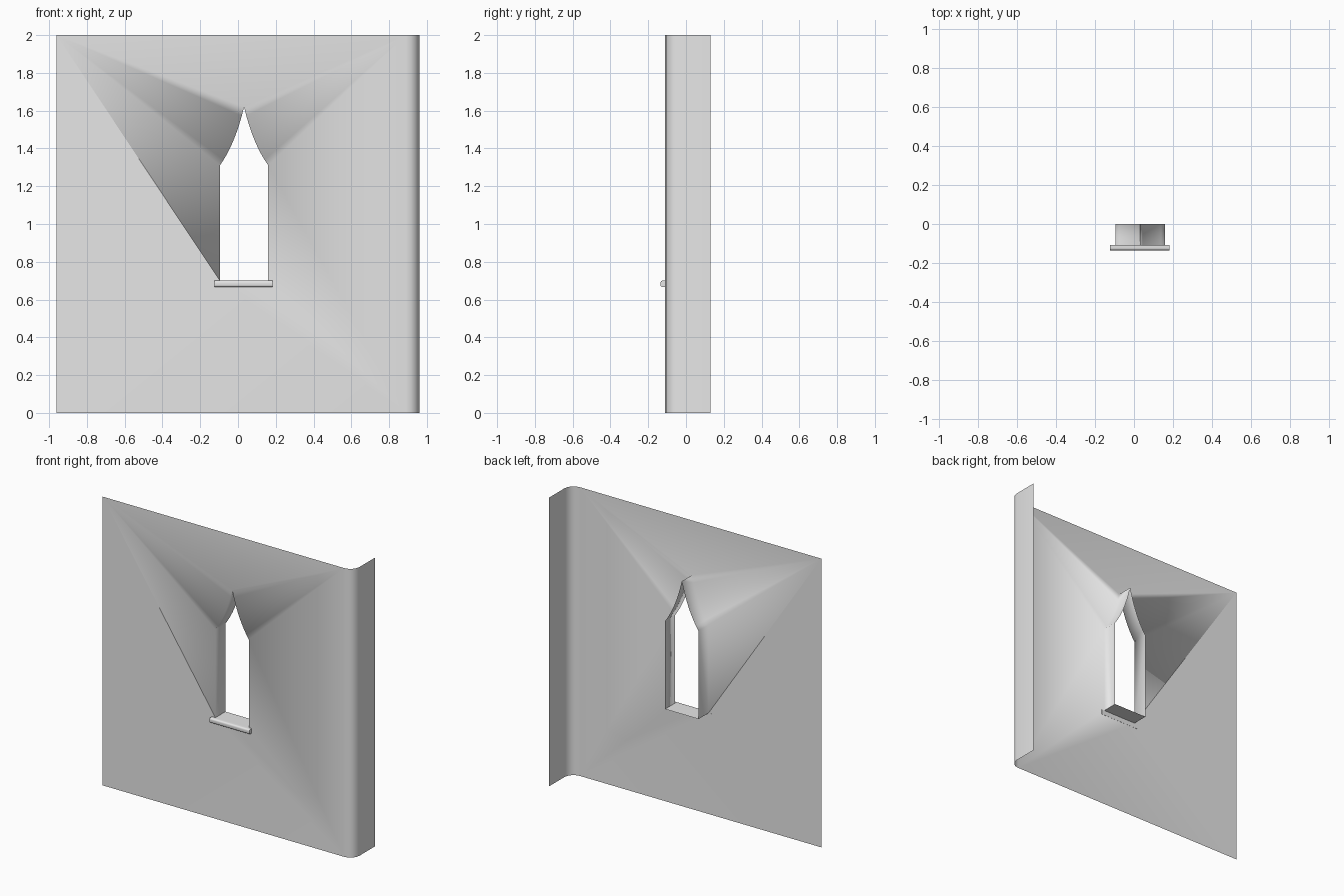
import bpy, bmesh, math

if "Cube" in bpy.data.objects:
    bpy.data.objects.remove(bpy.data.objects["Cube"], do_unlink=True)

stone = bpy.data.materials.new("light_grey_stone")
stone.use_nodes = True
grey = (0.8, 0.8, 0.8, 1)
stone.diffuse_color = grey
stone.node_tree.nodes["Principled BSDF"].inputs["Base Color"].default_value = grey

FRONT, REVEAL, BACK = -0.11, 0.0, 0.13   # depths of wall face, jamb end, return end
SIDE, TOP, RADIUS = 0.96, 2.0, 0.07
MID, HALF = 0.032, 0.128                 # window centre and half width
SILL, SPRING, APEX = 0.70, 1.31, 1.62


def add_object(name, bm):
    mesh = bpy.data.meshes.new(name)
    bm.to_mesh(mesh)
    bm.free()
    mesh.materials.append(stone)
    obj = bpy.data.objects.new(name, mesh)
    bpy.context.collection.objects.link(obj)
    return obj


def arch_half(side, steps=8):
    """Inward curving arch side, from the spring to just below the apex."""
    points = []
    for i in range(steps):
        t = i / steps
        out = HALF * ((1 - t) ** 2 + 0.72 * t * (1 - t))
        rise = SPRING + (APEX - SPRING) * (0.74 * t * (1 - t) + t * t)
        points.append((MID + side * out, rise))
    return points


# Wall with pointed window opening
bm = bmesh.new()
vert = lambda x, y, z: bm.verts.new((x, y, z))
left, right = arch_half(-1), arch_half(1)
outline = ([(MID - HALF, SILL)] + left + [(MID, APEX)]
           + right[::-1] + [(MID + HALF, SILL)])
rim = [vert(x, FRONT, z) for x, z in outline]
inner = [vert(x, REVEAL, z) for x, z in outline]
apex = len(left) + 1

edge_x = SIDE - RADIUS
low_left, top_left = vert(-SIDE, FRONT, 0), vert(-SIDE, FRONT, TOP)
low_right, top_right = vert(edge_x, FRONT, 0), vert(edge_x, FRONT, TOP)

# Flat front, fanned from the upper corners to the opening
bm.faces.new((low_left, rim[0], top_left))
for i in range(len(rim) - 1):
    corner = top_left if i < apex else top_right
    if i == len(rim) - 2:
        bm.faces.new((rim[i], rim[i + 1], low_right))
        bm.faces.new((rim[i], low_right, top_right))
    else:
        bm.faces.new((corner, rim[i], rim[i + 1]))
bm.faces.new((top_left, rim[apex], top_right))
bm.faces.new((low_left, low_right, rim[0]))
bm.faces.new((low_right, rim[-1], rim[0]))

# Reveal around the opening, including its floor
for i in range(len(rim)):
    j = (i + 1) % len(rim)
    bm.faces.new((rim[i], inner[i], inner[j], rim[j]))

# Rounded corner and short return
path = []
for i in range(1, 5):
    a = math.radians(90) * i / 4
    path.append((edge_x + RADIUS * math.sin(a), FRONT + RADIUS * (1 - math.cos(a))))
path.append((SIDE, BACK))
low, high = low_right, top_right
for x, y in path:
    next_low, next_high = vert(x, y, 0), vert(x, y, TOP)
    bm.faces.new((low, next_low, next_high, high))
    low, high = next_low, next_high

# Consistent direction, smooth surfaces and a few crisp edges
bmesh.ops.recalc_face_normals(bm, faces=bm.faces[:])
bm.faces.ensure_lookup_table()
bm.normal_update()
if bm.faces[0].normal.y > 0:
    bmesh.ops.reverse_faces(bm, faces=bm.faces[:])
for face in bm.faces:
    face.smooth = True
for a, b in ((top_left, rim[0]), (rim[0], rim[-1]), (rim[0], inner[0]),
             (rim[-1], inner[-1]), (rim[apex], inner[apex])):
    edge = bm.edges.get((a, b))
    if edge:
        edge.smooth = False
add_object("wall", bm)

# Projecting sill with rounded nose
bm = bmesh.new()
bmesh.ops.create_cube(bm, size=1)
for v in bm.verts:
    v.co.x = MID - 0.003 + v.co.x * 0.305
    v.co.y = -0.122 + v.co.y * 0.026
    v.co.z = 0.683 + v.co.z * 0.034
nose = [e for e in bm.edges if all(v.co.y < -0.13 for v in e.verts)
        and abs(e.verts[0].co.x - e.verts[1].co.x) > 0.1]
bmesh.ops.bevel(bm, geom=nose, offset=0.011, segments=4, profile=0.5, affect='EDGES')
sill = add_object("window_sill", bm)
bpy.ops.object.select_all(action='DESELECT')
sill.select_set(True)
bpy.context.view_layer.objects.active = sill
bpy.ops.object.shade_smooth_by_angle(angle=math.radians(35))
